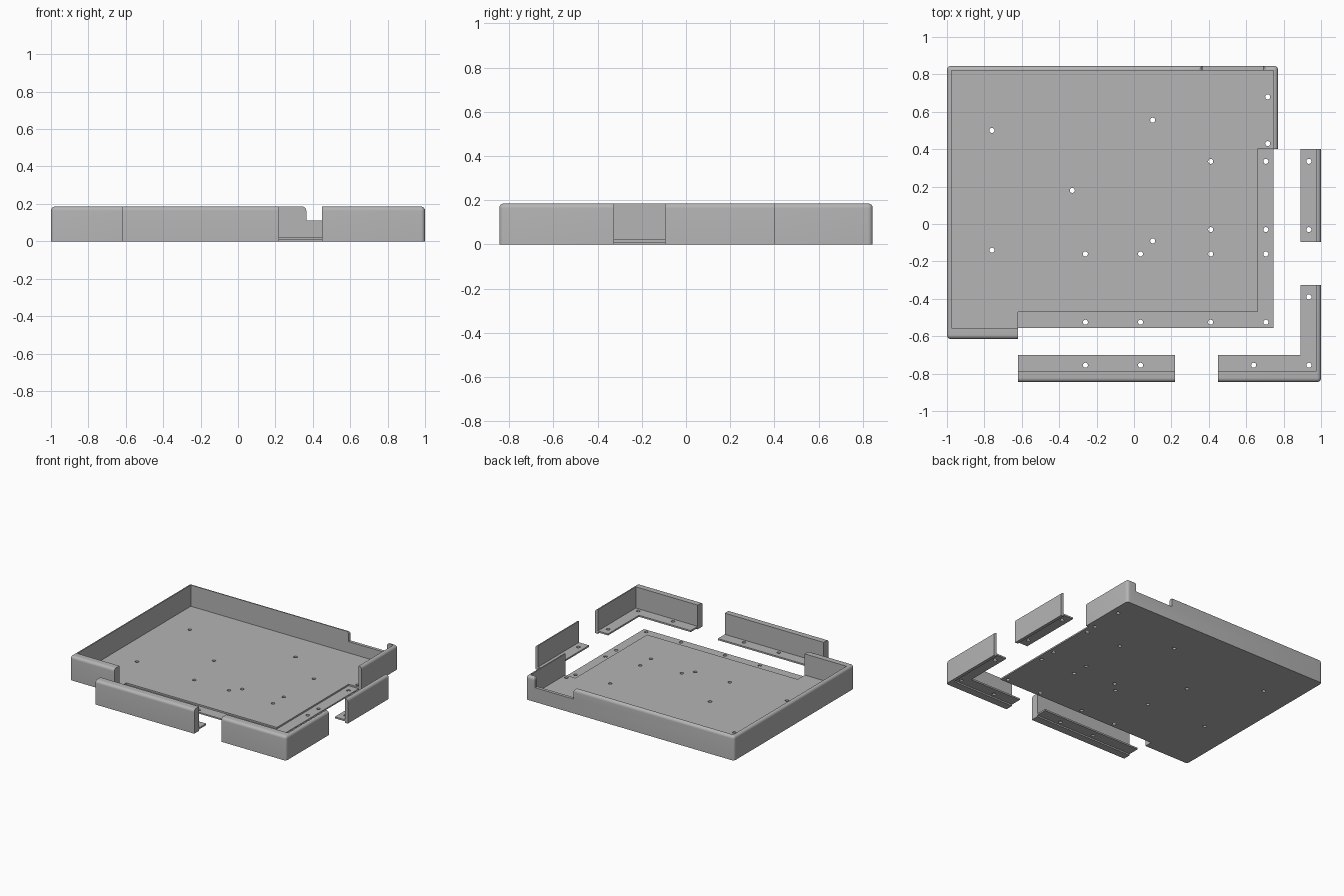
import bpy, bmesh
from math import sin, cos, pi

old = bpy.data.objects.get("Cube")
if old:
    bpy.data.objects.remove(old, do_unlink=True)

X0, X1, Y0, Y1, H = -1.0, 0.77, -0.615, 0.845, 0.186   # assembled case
WALL, FRONT_WALL, FLOOR, LAP, R = 0.024, 0.06, 0.023, 0.011, 0.022
SHIFT = 0.23                                            # gap of exploded parts

grey = bpy.data.materials.new("light grey plastic")
grey.use_nodes = True
grey.diffuse_color = (0.46, 0.46, 0.46, 1)
grey.node_tree.nodes["Principled BSDF"].inputs["Base Color"].default_value = grey.diffuse_color


def make(name, bm):
    bmesh.ops.recalc_face_normals(bm, faces=bm.faces)
    mesh = bpy.data.meshes.new(name)
    bm.to_mesh(mesh)
    bm.free()
    mesh.materials.append(grey)
    obj = bpy.data.objects.new(name, mesh)
    bpy.context.scene.collection.objects.link(obj)
    return obj


def prism(name, points, place, start, end):
    """Extrude a 2D profile; place(u, v, w) maps it into space."""
    bm = bmesh.new()
    a, b = ([bm.verts.new(place(u, v, w)) for u, v in points] for w in (start, end))
    bm.faces.new(a)
    bm.faces.new(b)
    for i in range(len(a)):
        j = (i + 1) % len(a)
        bm.faces.new((a[i], a[j], b[j], b[i]))
    return make(name, bm)


def box(name, x0, x1, y0, y1, z0, z1):
    pts = [(x0, y0), (x1, y0), (x1, y1), (x0, y1)]
    return prism(name, pts, lambda u, v, w: (u, v, w), z0, z1)


def combine(obj, other, operation):
    mod = obj.modifiers.new("cut", 'BOOLEAN')
    mod.operation, mod.object, mod.solver = operation, other, 'EXACT'
    bpy.context.view_layer.update()
    graph = bpy.context.evaluated_depsgraph_get()
    mesh = bpy.data.meshes.new_from_object(obj.evaluated_get(graph))
    obj.modifiers.clear()
    obj.data = mesh


def remove(*objs):
    for o in objs:
        bpy.data.objects.remove(o, do_unlink=True)


# Whole case: box with rounded top and upright corners
case = box("tray", X0, X1, Y0, Y1, 0, H)
bm = bmesh.new()
bm.from_mesh(case.data)
edges = [e for e in bm.edges if max(v.co.z for v in e.verts) > 0.1]
bmesh.ops.bevel(bm, geom=edges, offset=R, segments=6, profile=0.5, affect='EDGES')
bm.to_mesh(case.data)
bm.free()

# Hollow interior, thicker front wall
cavity = box("cavity", X0 + WALL, X1 - WALL, Y0 + FRONT_WALL, Y1 - WALL, FLOOR, 1)
combine(case, cavity, 'DIFFERENCE')

# Cable notch in the back wall, with rounded upper corners
left, right, base = 0.365, 0.69, 0.11
arc = [(R * (cos(i * pi / 12) - 1), H - R + R * sin(i * pi / 12)) for i in range(7)]
side = [(0, base)] + arc + [(-R, 0.3)]
profile = [(left + u, z) for u, z in side] + [(right - u, z) for u, z in reversed(side)]
notch = prism("notch", profile, lambda u, v, w: (u, w, v), Y1 - 0.06, Y1 + 0.1)
combine(case, notch, 'DIFFERENCE')

# Screw holes
holes = [(-0.76, 0.5), (-0.76, -0.14), (-0.33, 0.18), (0.1, 0.555), (0.1, -0.09),
         (0.715, 0.68), (0.715, 0.43)]
holes += [(x, y) for x in (0.41, 0.705) for y in (0.335, -0.03)]
holes += [(x, y) for x in (-0.26, 0.035, 0.41, 0.705) for y in (-0.16, -0.525)]
bm = bmesh.new()
for x, y in holes:
    ring = bmesh.ops.create_cone(bm, cap_ends=True, segments=20, radius1=0.0135,
                                 radius2=0.0135, depth=0.2)
    bmesh.ops.translate(bm, verts=ring["verts"], vec=(x, y, 0))
drill = make("drill", bm)
combine(case, drill, 'DIFFERENCE')

# Removable rim: walls plus a flange lapping over the floor edge
def lap_profile(outer, step, inner):
    return [(outer, -0.1), (step, -0.1), (step, LAP), (inner, LAP), (inner, 1), (outer, 1)]

rim_cut = prism("rim_cut", lap_profile(Y0 - 0.1, Y0 + FRONT_WALL, -0.47),
                lambda u, v, w: (w, u, v), -0.62, X1 + 0.15)
right_cut = prism("right_cut", lap_profile(X1 + 0.1, X1 - WALL, 0.66),
                  lambda u, v, w: (u, w, v), Y0 - 0.15, 0.4)
combine(rim_cut, right_cut, 'UNION')

# Split the rim into three pieces and pull them away from the tray
parts = {
    "front_wall_piece": ((-0.7, 0.22, -0.8, -0.2), (0, -SHIFT, 0)),
    "corner_wall_piece": ((0.22, 1, -0.8, -0.095), (SHIFT, -SHIFT, 0)),
    "side_wall_piece": ((0.5, 1, -0.095, 0.6), (SHIFT, 0, 0)),
}
pieces = []
for name, (area, move) in parts.items():
    piece = case.copy()
    piece.data = case.data.copy()
    piece.name = name
    bpy.context.scene.collection.objects.link(piece)
    region = box("region", *area, -0.2, 2)
    combine(piece, rim_cut, 'INTERSECT')
    combine(piece, region, 'INTERSECT')
    piece.location = move
    pieces.append(piece)
    remove(region)
combine(case, rim_cut, 'DIFFERENCE')
remove(cavity, notch, drill, rim_cut, right_cut)

# Smooth the rounded edges, keep the rest sharp
for o in bpy.context.scene.objects:
    o.select_set(o in pieces or o == case)
bpy.context.view_layer.objects.active = case
bpy.ops.object.shade_smooth_by_angle(angle=pi / 6)
